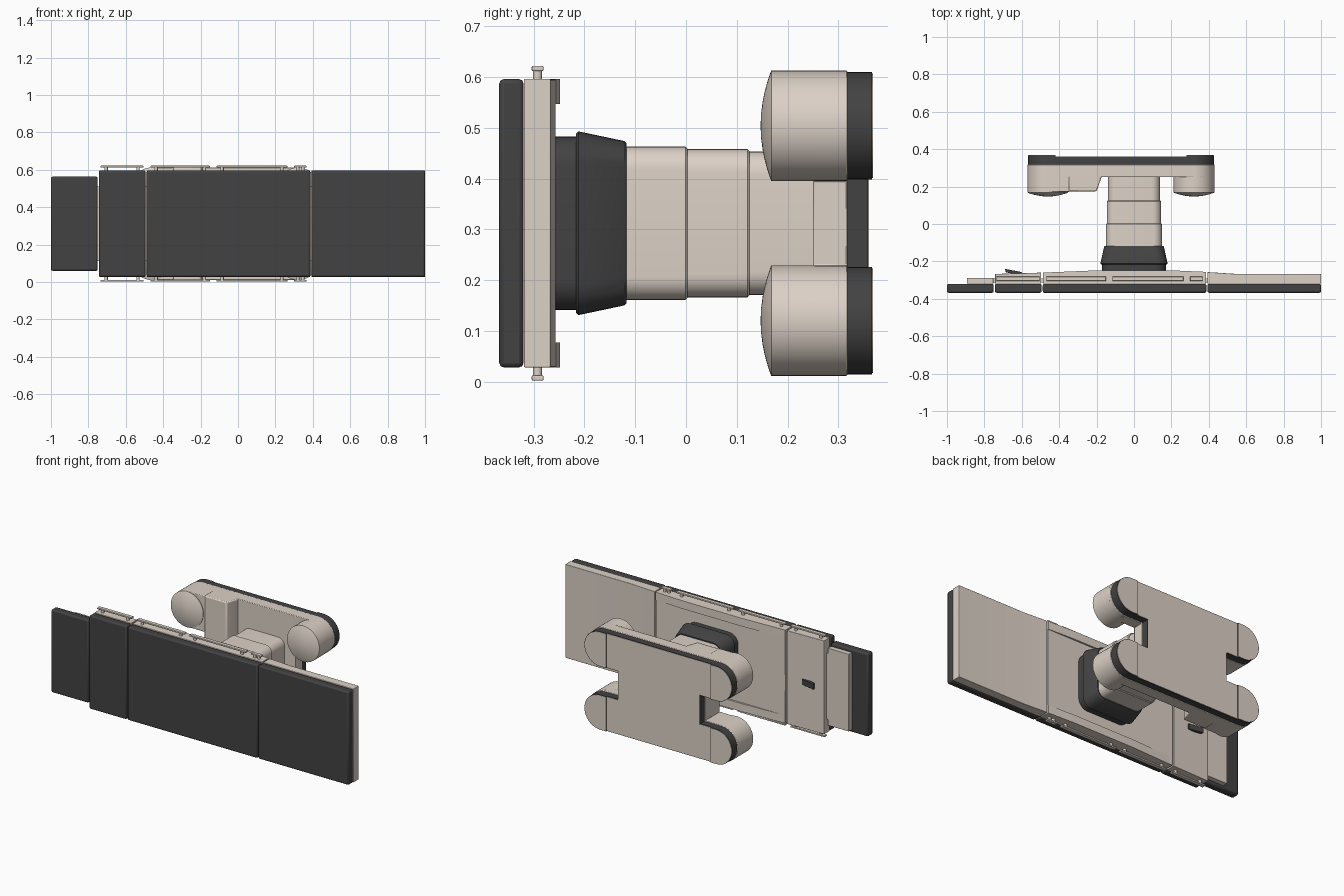
import bpy, bmesh, math
from mathutils import Vector

if "Cube" in bpy.data.objects:
    bpy.data.objects.remove(bpy.data.objects["Cube"])

ZC = 0.312  # symmetry plane of the table


def material(name, rgb):
    m = bpy.data.materials.new(name)
    m.diffuse_color = (*rgb, 1)
    m.use_nodes = True
    m.node_tree.nodes["Principled BSDF"].inputs["Base Color"].default_value = m.diffuse_color
    return m


SHELL = material("warm_shell", (0.72, 0.64, 0.57))
DARK = material("dark_rubber", (0.055, 0.055, 0.055))


def loft(name, rings, mat, bevel=0.0, seg=2):
    """Skin equal-length rings and cap both ends."""
    bm = bmesh.new()
    vs = [[bm.verts.new(p) for p in r] for r in rings]
    n = len(rings[0])
    for a, b in zip(vs, vs[1:]):
        for i in range(n):
            j = (i + 1) % n
            bm.faces.new((a[i], a[j], b[j], b[i]))
    bm.faces.new(vs[0][::-1])
    bm.faces.new(vs[-1])
    bmesh.ops.recalc_face_normals(bm, faces=bm.faces)
    me = bpy.data.meshes.new(name)
    bm.to_mesh(me)
    bm.free()
    me.materials.append(mat)
    ob = bpy.data.objects.new(name, me)
    bpy.context.collection.objects.link(ob)
    if bevel:
        m = ob.modifiers.new("bevel", 'BEVEL')
        m.width, m.segments, m.limit_method = bevel, seg, 'ANGLE'
        m.angle_limit = math.radians(40)
    return ob


def along_y(name, pts, y0, y1, mat, bevel=0.0, seg=2):
    return loft(name, [[(x, y, z) for x, z in pts] for y in (y0, y1)], mat, bevel, seg)


def along_z(name, pts, z0, z1, mat, bevel=0.0):
    return loft(name, [[(x, y, z) for x, y in pts] for z in (z0, z1)], mat, bevel)


def box(name, x0, x1, y0, y1, z0, z1, mat, bevel=0.0, seg=2):
    return along_z(name, [(x0, y0), (x1, y0), (x1, y1), (x0, y1)], z0, z1, mat, bevel)


def arc(cx, cz, r, a0, a1, n):
    return [(cx + r * math.cos(math.radians(a0 + (a1 - a0) * i / n)),
             cz + r * math.sin(math.radians(a0 + (a1 - a0) * i / n))) for i in range(n + 1)]


def round_rect(hx, hz, r):
    pts = []
    for sx, sz, a in ((1, 1, 0), (-1, 1, 90), (-1, -1, 180), (1, -1, 270)):
        pts += arc(sx * (hx - r), ZC + sz * (hz - r), r, a, a + 90, 8)
    return pts


def stack(name, sections, mat, bevel=0.0):
    """Rounded-rectangle loft along y from (y, half x, half z, radius)."""
    return loft(name, [[(x, y, z) for x, z in round_rect(hx, hz, r)]
                       for y, hx, hz, r in sections], mat, bevel)


# Mattress sections
for name, x0, x1, h in (("head", -1, -0.75, 0.252), ("upper_back", -0.744, -0.494, 0.284),
                        ("seat", -0.488, 0.387, 0.284), ("leg", 0.392, 1, 0.284)):
    box(name + "_cushion", x0, x1, -0.368, -0.32, ZC - h, ZC + h, DARK, 0.009)

# Table-top frames under the mattress
F = -0.319
box("head_frame", -0.893, -0.752, F, -0.288, ZC - 0.235, ZC + 0.235, SHELL, 0.002)
along_z("upper_back_frame", [(-0.742, F), (-0.496, F), (-0.496, -0.26), (-0.742, -0.267)],
        ZC - 0.284, ZC + 0.284, SHELL, 0.002)
box("seat_frame", -0.487, 0.385, F, -0.259, ZC - 0.284, ZC + 0.284, SHELL, 0.002)
along_z("leg_frame", [(0.392, F), (1, F), (1, -0.267), (0.55, -0.267), (0.392, -0.257)],
        ZC - 0.284, ZC + 0.284, SHELL, 0.002)
box("hinge_beam", -0.85, 0.6, -0.312, -0.292, ZC - 0.2, ZC + 0.2, SHELL)

# Raised edges, accessory rails and their standoffs on both sides
RIM = [(-0.487, -0.28), (0.385, -0.28), (0.385, -0.256), (0.2, -0.248), (-0.2, -0.248), (-0.487, -0.26)]
for side, s in (("upper", 1), ("lower", -1)):
    def band(a, b):
        return sorted((ZC + s * a, ZC + s * b))
    along_z(side + "_frame_rim", RIM, *band(0.235, 0.284), SHELL)
    for i, (x0, x1) in enumerate(((-0.735, -0.505), (-0.468, -0.15), (-0.115, 0.264), (0.3, 0.366))):
        box(f"{side}_rail_{i}", x0, x1, -0.304, -0.281, *band(0.3, 0.31), SHELL, 0.002)
        inset = min(0.03, (x1 - x0) * 0.3)
        for k, cx in enumerate((x0 + inset, x1 - inset)):
            along_z(f"{side}_standoff_{i}_{k}", arc(cx, -0.2925, 0.009, 0, 337.5, 15),
                    *band(0.28, 0.302), SHELL)

# Release lever under the upper back section
along_z("release_lever", [(-0.69, -0.24), (-0.685, -0.258), (-0.64, -0.268), (-0.6, -0.266), (-0.6, -0.257)],
        ZC - 0.017, ZC + 0.017, DARK, 0.002)

# Pedestal: dark collar and telescoping column
stack("collar_neck", [(-0.262, 0.17, 0.171, 0.06), (-0.21, 0.17, 0.171, 0.06)], DARK)
stack("collar_skirt", [(-0.217, 0.174, 0.176, 0.06), (-0.212, 0.18, 0.181, 0.06),
                       (-0.122, 0.16, 0.162, 0.055), (-0.117, 0.156, 0.158, 0.055)], DARK)
for i, (y0, y1, hx, hz) in enumerate(((-0.125, 0.003, 0.15, 0.151), (-0.01, 0.125, 0.145, 0.146),
                                      (0.11, 0.26, 0.139, 0.141))):
    stack(f"column_stage_{i}", [(y0, hx, hz, 0.045), (y1 - 0.004, hx, hz, 0.045),
                                (y1, hx - 0.004, hz - 0.004, 0.042)], SHELL)

# Base outline: rectangle with four rounded lobes and a notch at each end
R, LX, RX, HZ = 0.109, -0.461, 0.321, 0.301


def base_outline(d=0.0):
    r, top, bot = R - d, ZC + HZ - R, ZC - HZ + R
    nl, nr = -0.35 + d, 0.21 - d
    pts = arc(RX, top, r, 90, -90, 20) + [(nr, top - r), (nr, bot + r)]
    pts += arc(RX, bot, r, 90, -90, 20) + arc(LX, bot, r, 270, 90, 20)
    pts += [(nl, bot + r), (nl, top - r)] + arc(LX, top, r, 270, 90, 20)
    return pts


along_y("base_slab", base_outline(), 0.25, 0.318, SHELL, 0.003)
along_y("base_skirt", base_outline(0.003), 0.317, 0.359, DARK)
along_y("base_underside", base_outline(0.006), 0.358, 0.361, SHELL)
along_z("base_raised_block", [(-0.35, 0.3), (-0.35, 0.175), (-0.2, 0.175), (-0.172, 0.255), (-0.172, 0.3)],
        ZC - HZ, ZC + HZ, SHELL, 0.006)

# Feet: pods with domed caps, dark pads and sole plates
for end, cx, d in (("head", LX, -1), ("leg", RX, 1)):
    for side, s in (("upper", 1), ("lower", -1)):
        n, cz = f"{end}_{side}", ZC + s * (HZ - R)
        if end == "head":
            pod = arc(cx, cz, R, 90, 270, 24) + [(-0.345, cz - R), (-0.345, cz + R)]
            along_y(n + "_pod", pod, 0.172, 0.3, SHELL, 0.004)
        else:
            along_y(n + "_pod", arc(cx, cz, R, 0, 352.5, 47), 0.168, 0.3, SHELL)
        dome = []
        for k in range(9):
            t = math.radians(90 * (k + 0.3) / 8.3)
            rr, y = R * math.sin(t), 0.147 + 0.021 * (math.sin(t) ** 2)
            dome.append([(x, y, z) for x, z in arc(cx, cz, rr, 0, 352.5, 47)])
        dome.append([(x, 0.18, z) for x, z in arc(cx, cz, R, 0, 352.5, 47)])
        loft(n + "_dome", dome, SHELL)
        a = 90 if d < 0 else -90
        edge = cx - d * 0.04
        for part, r, y0, y1, m in (("pad", R - 0.003, 0.317, 0.366, DARK), ("sole", R - 0.006, 0.365, 0.368, SHELL)):
            pts = arc(cx, cz, r, a, a + 180, 24)
            pts += [(edge, pts[-1][1]), (edge, pts[0][1])]
            along_y(f"{n}_{part}", pts, y0, y1, m)

# Smooth the curved surfaces, keep edges sharp
bpy.ops.object.select_all(action='SELECT')
bpy.context.view_layer.objects.active = bpy.context.selected_objects[0]
bpy.ops.object.shade_smooth_by_angle(angle=math.radians(30))
